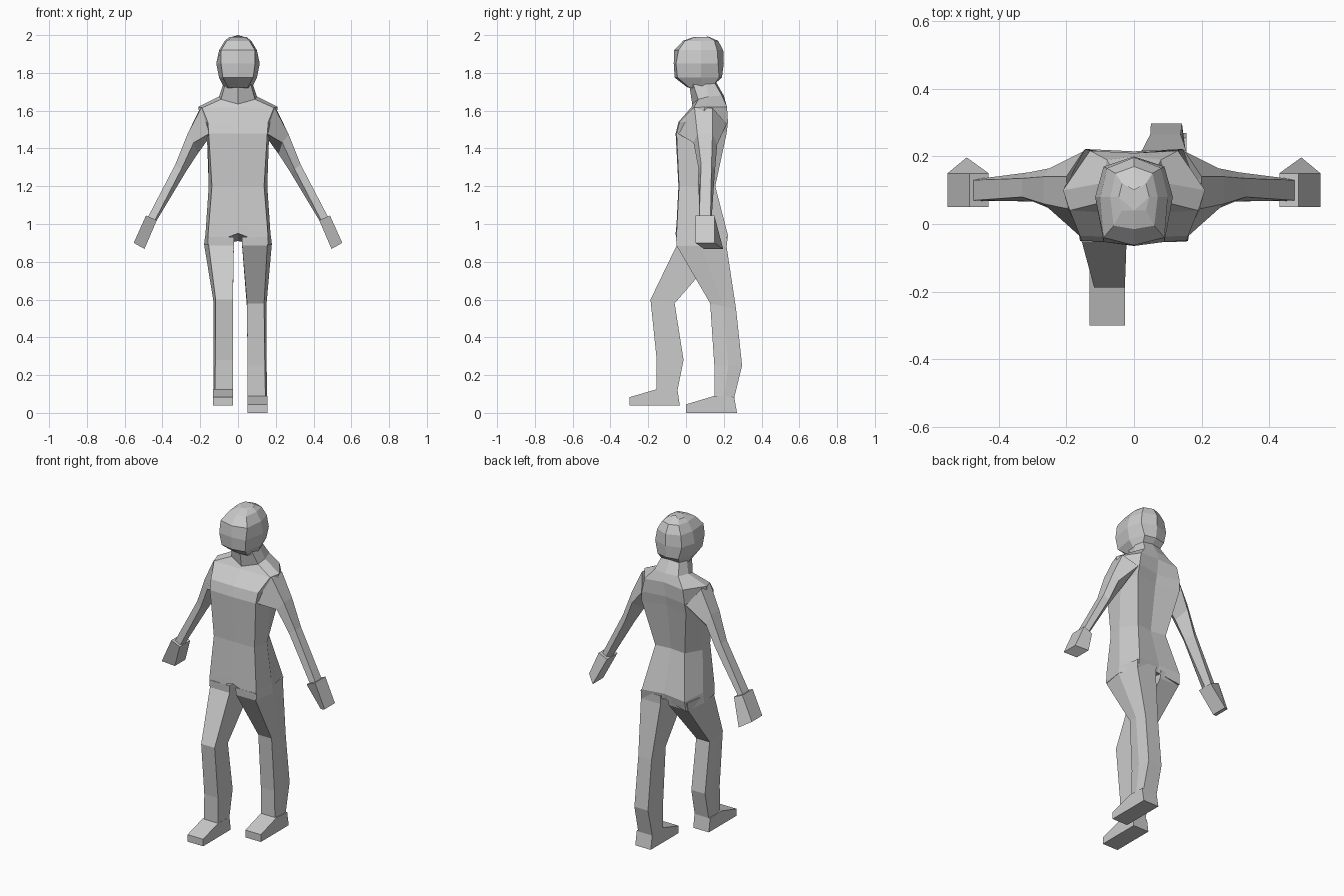
import bpy, bmesh


def loft(name, rings):
    """Skin a closed, capped surface through rings of equal point count."""
    bm = bmesh.new()
    rows = [[bm.verts.new(p) for p in ring] for ring in rings]
    n = len(rows[0])
    for a, b in zip(rows, rows[1:]):
        for i in range(n):
            j = (i + 1) % n
            bm.faces.new((a[i], a[j], b[j], b[i]))
    caps = [bm.faces.new(rows[0]), bm.faces.new(rows[-1])]
    bmesh.ops.triangulate(bm, faces=caps)
    bmesh.ops.recalc_face_normals(bm, faces=bm.faces)
    me = bpy.data.meshes.new(name)
    bm.to_mesh(me)
    bm.free()
    ob = bpy.data.objects.new(name, me)
    bpy.context.collection.objects.link(ob)
    return ob


def sym(*half):
    """Full ring from a half ring running front centre -> back centre."""
    return list(half) + [(-x, y, z) for x, y, z in reversed(half[1:-1])]


def level(z, *half):
    return sym(*[(x, y, z) for x, y in half])


def flip(rings):
    return [[(-x, y, z) for x, y, z in r] for r in rings]


# Torso with shoulders and neck
loft("torso", [
    sym((0, -.055, .95), (.16, -.05, .89), (.18, .08, .89), (.15, .215, .88), (0, .2, .91)),
    sym((0, -.05, 1.0), (.158, -.05, .95), (.172, .08, .95), (.145, .222, .94), (0, .215, .95)),
    level(1.2, (0, -.04), (.138, -.037), (.155, .06), (.1, .155), (0, .145)),
    level(1.48, (0, -.055), (.155, -.05), (.165, .08), (.15, .215), (0, .185)),
    level(1.54, (0, -.04), (.16, -.035), (.2, .08), (.145, .222), (0, .2)),
    sym((0, .03, 1.62), (.19, .04, 1.615), (.21, .1, 1.62), (.13, .217, 1.62), (0, .21, 1.63)),
    sym((0, .033, 1.635), (.09, .065, 1.66), (.1, .12, 1.675), (.08, .19, 1.68), (0, .2, 1.68)),
    level(1.75, (0, .015), (.065, .035), (.075, .1), (.06, .15), (0, .16)),
])

# Head
loft("head", [
    sym((0, .005, 1.725), (.05, .02, 1.72), (.07, .09, 1.715), (.06, .15, 1.74), (0, .16, 1.75)),
    level(1.775, (0, -.06), (.08, -.045), (.1, .08), (.07, .175), (0, .19)),
    level(1.85, (0, -.065), (.09, -.053), (.115, .08), (.09, .17), (0, .2)),
    level(1.92, (0, -.063), (.09, -.04), (.1, .08), (.08, .165), (0, .197)),
    level(1.97, (0, -.015), (.06, -.005), (.07, .08), (.055, .15), (0, .17)),
    sym((0, .04, 1.99), (.035, .04, 1.985), (.045, .08, 1.99), (.035, .12, 1.99), (0, .1, 2.0)),
])

# Arms: front, top front, top back, back, underside
arm = [
    [(.15, -.045, 1.48), (.195, .045, 1.615), (.2, .14, 1.615), (.15, .215, 1.53), (.15, .09, 1.46)],
    [(.235, .04, 1.43), (.268, .06, 1.475), (.268, .14, 1.475), (.25, .165, 1.42), (.215, .1, 1.37)],
    [(.3, .067, 1.29), (.332, .08, 1.315), (.332, .135, 1.315), (.31, .153, 1.28), (.28, .1, 1.27)],
    [(.44, .068, 1.02), (.475, .07, 1.04), (.475, .13, 1.04), (.45, .135, 1.02), (.43, .1, 1.02)],
]
# Hands: tapered wedges with twisted ends
hand = [
    [(.487, .05, 1.045), (.487, .15, 1.045), (.43, .15, 1.02), (.43, .05, 1.02)],
    [(.552, .05, .9), (.552, .15, .9), (.495, .197, .868), (.495, .095, .868)],
]
for part, rings in (("arm", arm), ("hand", hand)):
    loft("left_" + part, rings)
    loft("right_" + part, flip(rings))


def leg(name, side, rows):
    """Rows: z, inner x, front outer x, outer x, front y, back y."""
    rings = []
    for zf, zb, xi, xf, xo, yf, yb in rows:
        zm, ym = (zf + zb) / 2, (yf + yb) / 2
        rings.append([(side * x, y, z) for x, y, z in (
            (xi, yf, zf), (xf, yf, zf), (xo, ym, zm), (xf, yb, zb), (xi, yb, zb))])
    loft(name, rings)


def foot(name, x0, x1, profile):
    loft(name, [[(x, y, z) for y, z in profile] for x in (x0, x1)])


# Right leg strides forward with a lifted foot, left leg trails
leg("right_leg", -1, [
    (.93, .93, .02, .155, .174, -.053, .21),
    (.885, .88, .022, .155, .178, -.05, .2),
    (.6, .58, .027, .118, .13, -.188, -.06),
    (.28, .28, .027, .12, .13, -.155, -.013),
    (.125, .12, .027, .122, .13, -.155, -.045)])
leg("left_leg", 1, [
    (.93, .93, .02, .155, .174, -.053, .217),
    (.885, .88, .022, .155, .178, -.05, .215),
    (.58, .55, .048, .138, .15, .128, .265),
    (.25, .25, .05, .142, .152, .15, .297),
    (.09, .08, .05, .145, .153, .15, .255)])
foot("right_foot", -.132, -.026,
     [(-.155, .125), (-.045, .122), (-.033, .04), (-.3, .04), (-.3, .083)])
foot("left_foot", .05, .155,
     [(.15, .09), (.255, .085), (.27, 0), (0, 0), (0, .045)])
